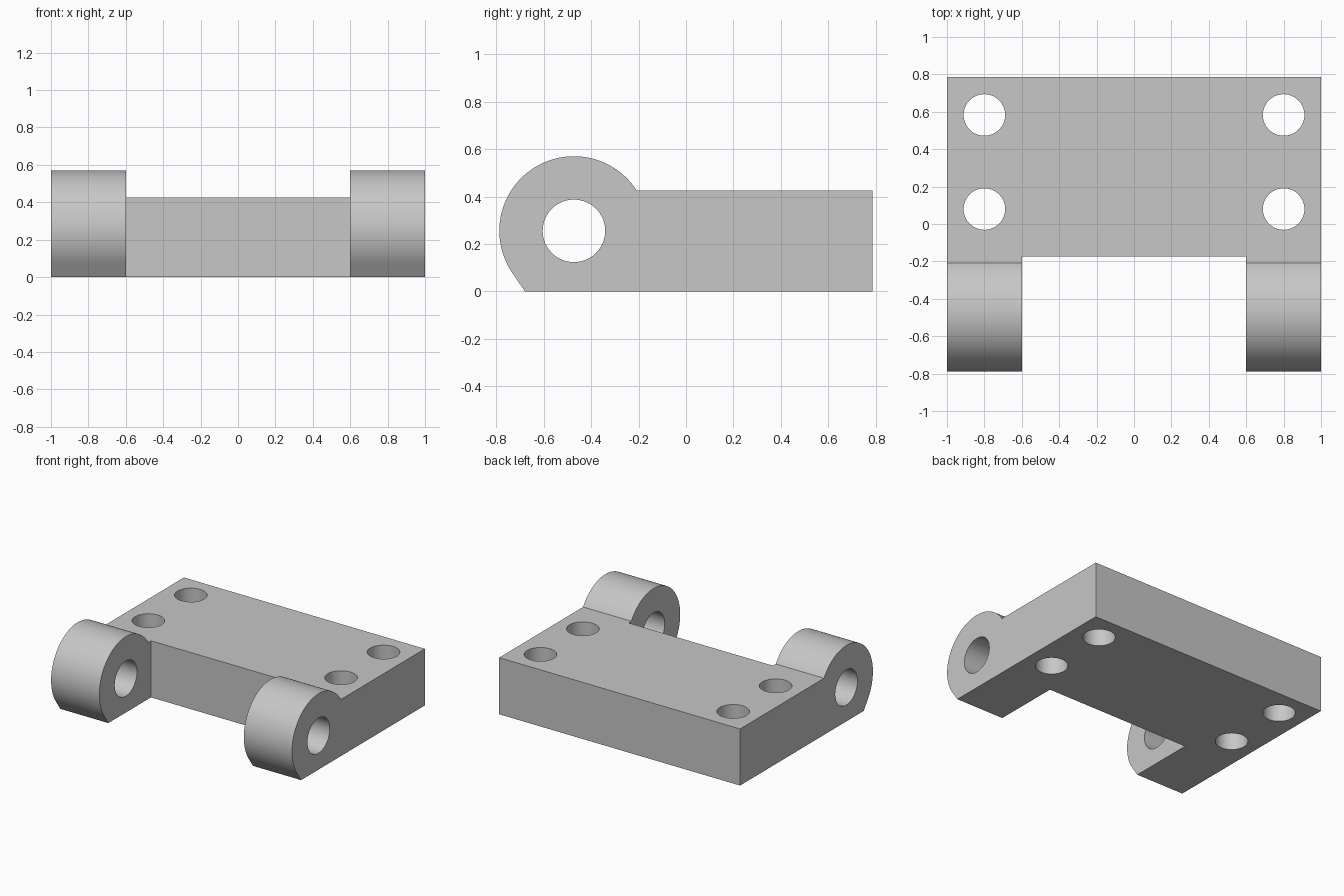
import bpy, bmesh, math
from mathutils import Matrix

if "Cube" in bpy.data.objects:
    bpy.data.objects.remove(bpy.data.objects["Cube"])

grey = bpy.data.materials.new("neutral grey")
grey.diffuse_color = (0.57, 0.57, 0.57, 1)
grey.use_nodes = True
grey.node_tree.nodes["Principled BSDF"].inputs["Base Color"].default_value = grey.diffuse_color

HEIGHT, BACK, GAP_Y = 0.425, 0.787, -0.175   # plate top, rear edge, front edge of the plate
PIN_Y, PIN_Z, R = -0.473, 0.255, 0.315       # hinge axis and knuckle radius


def make_object(name, bm):
    bmesh.ops.recalc_face_normals(bm, faces=bm.faces[:])
    mesh = bpy.data.meshes.new(name)
    bm.to_mesh(mesh)
    bm.free()
    mesh.materials.append(grey)
    obj = bpy.data.objects.new(name, mesh)
    bpy.context.collection.objects.link(obj)
    return obj


def cylinder(name, radius, depth, location, axis=None):
    bm = bmesh.new()
    m = Matrix.Translation(location)
    if axis:
        m = m @ Matrix.Rotation(math.pi / 2, 4, axis)
    bmesh.ops.create_cone(bm, cap_ends=True, segments=64, radius1=radius,
                          radius2=radius, depth=depth, matrix=m)
    return make_object(name, bm)


def cut(target, cutter):
    cutter.hide_render = True
    mod = target.modifiers.new("cut", "BOOLEAN")
    mod.operation, mod.solver, mod.object = "DIFFERENCE", "EXACT", cutter
    bpy.context.view_layer.objects.active = target
    bpy.ops.object.modifier_apply(modifier=mod.name)
    bpy.data.objects.remove(cutter, do_unlink=True)


# Side profile: plate running into a round knuckle with a tangent chin
start = math.asin((HEIGHT - PIN_Z) / R)
end = math.radians(215.6)
profile = [(-0.68, 0), (BACK, 0), (BACK, HEIGHT)]
for i in range(49):
    a = start + (end - start) * i / 48
    profile.append((PIN_Y + R * math.cos(a), PIN_Z + R * math.sin(a)))

bm = bmesh.new()
face = bm.faces.new([bm.verts.new((-1, y, z)) for y, z in profile])
side = bmesh.ops.extrude_face_region(bm, geom=[face])["geom"]
bmesh.ops.translate(bm, vec=(2, 0, 0),
                    verts=[v for v in side if isinstance(v, bmesh.types.BMVert)])
bracket = make_object("hinge_bracket", bm)

# Gap between the two knuckles
bm = bmesh.new()
bmesh.ops.create_cube(bm, size=1, matrix=Matrix.Translation((0, GAP_Y - 0.5, 0.3))
                      @ Matrix.Diagonal((1.2, 1, 1.4, 1)))
cut(bracket, make_object("gap_cutter", bm))

# Hinge pin hole through both knuckles
cut(bracket, cylinder("pin_cutter", 0.132, 3, (0, PIN_Y, PIN_Z), "Y"))

# Four vertical screw holes
for x in (-0.8, 0.8):
    for y in (0.08, 0.583):
        cut(bracket, cylinder("screw_cutter", 0.111, 2, (x, y, 0.2)))

# Smooth round walls, crisp edges
bpy.ops.object.select_all(action="DESELECT")
bracket.select_set(True)
bpy.context.view_layer.objects.active = bracket
bpy.ops.object.shade_smooth_by_angle(angle=math.radians(25))
